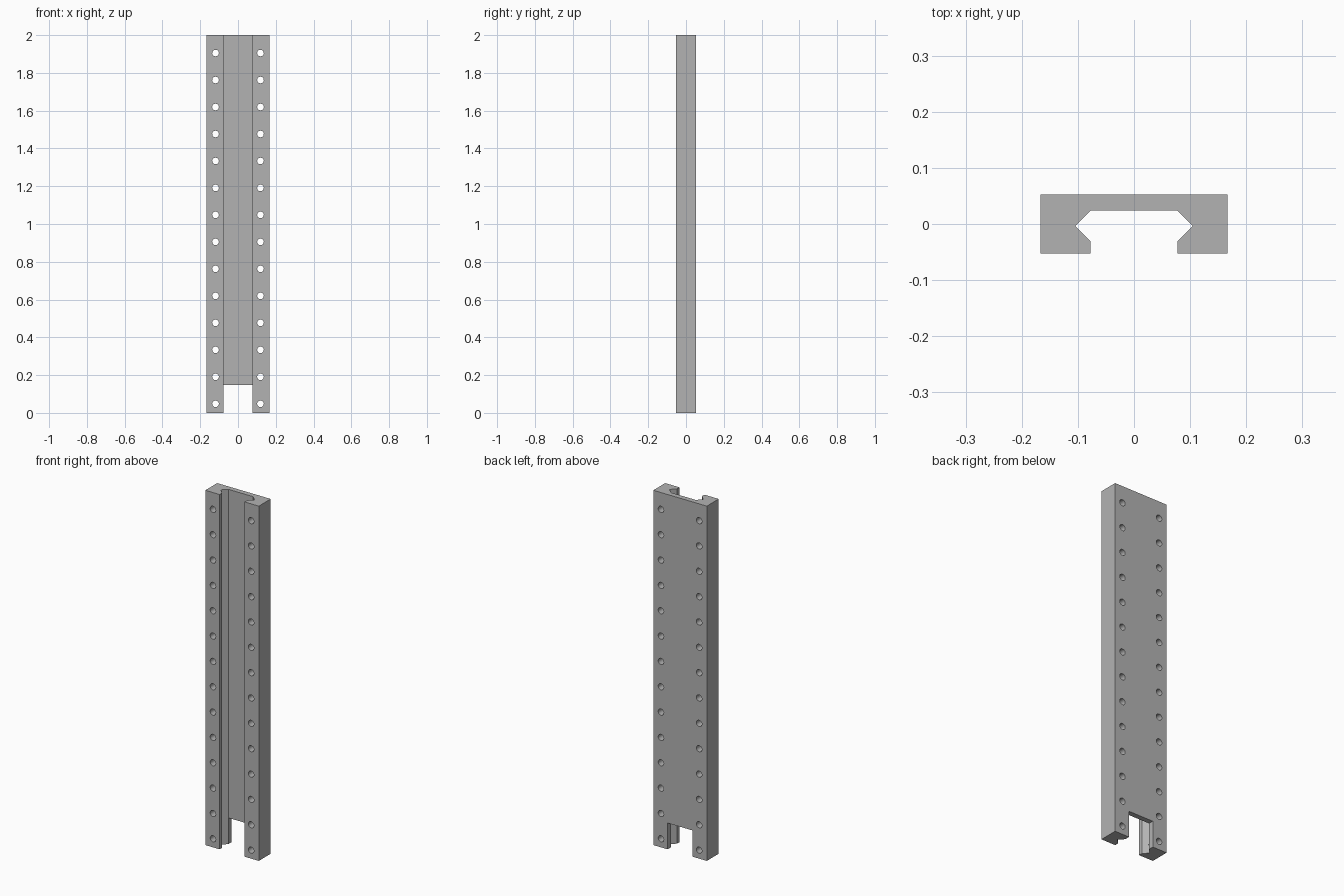
import bpy, bmesh, math
from mathutils import Matrix

if "Cube" in bpy.data.objects:
    bpy.data.objects.remove(bpy.data.objects["Cube"])

HEIGHT = 2.0

grey = bpy.data.materials.new("plain grey")
grey.diffuse_color = (0.45, 0.45, 0.45, 1)
grey.use_nodes = True
grey.node_tree.nodes["Principled BSDF"].inputs["Base Color"].default_value = grey.diffuse_color


def make_object(name, bm):
    bmesh.ops.recalc_face_normals(bm, faces=bm.faces)
    mesh = bpy.data.meshes.new(name)
    bm.to_mesh(mesh)
    bm.free()
    obj = bpy.data.objects.new(name, mesh)
    bpy.context.collection.objects.link(obj)
    mesh.materials.append(grey)
    return obj


# Channel rail: half cross-section mirrored, then extruded upward
half = [(0.167, 0.053), (0.167, -0.053), (0.0775, -0.053),
        (0.0775, -0.031), (0.105, -0.0035), (0.0775, 0.024)]
outline = half + [(-x, y) for x, y in reversed(half)]
bm = bmesh.new()
base = bm.faces.new([bm.verts.new((x, y, 0)) for x, y in outline])
top = bmesh.ops.extrude_face_region(bm, geom=[base])["geom"]
bmesh.ops.translate(bm, vec=(0, 0, HEIGHT),
                    verts=[v for v in top if isinstance(v, bmesh.types.BMVert)])
rail = make_object("channel_rail", bm)

# Two columns of screw holes running front to back
bm = bmesh.new()
for side in (-1, 1):
    for i in range(14):
        place = Matrix.Translation((side * 0.119, 0, 0.048 + i / 7))
        bmesh.ops.create_cone(bm, cap_ends=True, segments=24, depth=0.3,
                              radius1=0.0175, radius2=0.0175,
                              matrix=place @ Matrix.Rotation(math.pi / 2, 4, 'X'))
holes = make_object("hole_cutter", bm)

# Notch through the back web at the foot
bm = bmesh.new()
bmesh.ops.create_cube(bm, size=1, matrix=Matrix.Translation((0, 0.05, 0.048))
                      @ Matrix.Diagonal((0.1549, 0.1, 0.2, 1)))
notch = make_object("notch_cutter", bm)

# Cut, then remove the cutters
bpy.context.view_layer.objects.active = rail
rail.select_set(True)
for cutter in (notch, holes):
    mod = rail.modifiers.new(cutter.name, 'BOOLEAN')
    mod.operation = 'DIFFERENCE'
    mod.solver = 'EXACT'
    mod.object = cutter
    cutter.hide_render = True
    bpy.ops.object.modifier_apply(modifier=mod.name)
    bpy.data.objects.remove(cutter)

bpy.ops.object.shade_smooth_by_angle(angle=math.radians(30))
